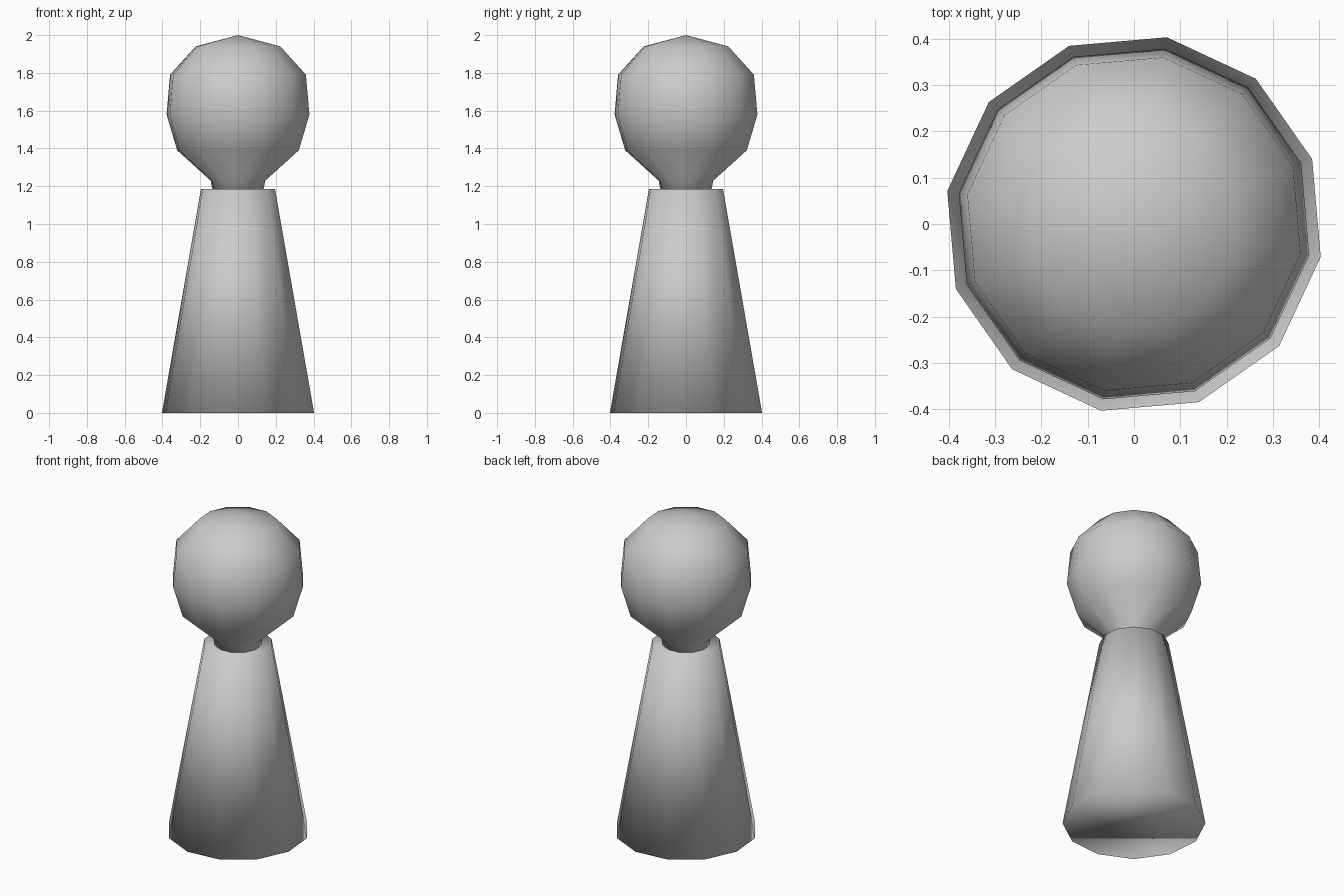
import bpy
import bmesh
from math import cos, sin, radians

cube = bpy.data.objects.get("Cube")
if cube:
    bpy.data.objects.remove(cube, do_unlink=True)

SIDES = 12
TURN = radians(20)

grey = bpy.data.materials.new("plain grey")
grey.use_nodes = True
colour = (0.6, 0.6, 0.6, 1)
grey.diffuse_color = colour
grey.node_tree.nodes["Principled BSDF"].inputs["Base Color"].default_value = colour


def lathe(name, profile, tip=None):
    """Twelve-sided turned part from (radius, height) pairs, bottom to top."""
    bm = bmesh.new()
    rings = []
    for r, z in profile:
        angles = [TURN + radians(360 / SIDES) * i for i in range(SIDES)]
        rings.append([bm.verts.new((r * cos(a), r * sin(a), z)) for a in angles])
    for low, high in zip(rings, rings[1:]):
        for i in range(SIDES):
            j = (i + 1) % SIDES
            bm.faces.new((low[i], low[j], high[j], high[i]))
    bm.faces.new(rings[0][::-1])
    top = rings[-1]
    if tip is None:
        bm.faces.new(top)
    else:
        apex = bm.verts.new((0, 0, tip))
        for i in range(SIDES):
            bm.faces.new((top[i], top[(i + 1) % SIDES], apex))
    for f in bm.faces:
        f.smooth = True
    mesh = bpy.data.meshes.new(name)
    bm.to_mesh(mesh)
    bm.free()
    mesh.materials.append(grey)
    obj = bpy.data.objects.new(name, mesh)
    bpy.context.collection.objects.link(obj)
    return obj


# Tapered body
lathe("body", [(0.409, 0), (0.199, 1.185)])

# Round head narrowing into a short neck that sinks into the body
lathe("head", [(0.13, 1.15), (0.147, 1.23), (0.327, 1.39), (0.384, 1.58),
               (0.365, 1.79), (0.228, 1.94)], tip=2.0)
